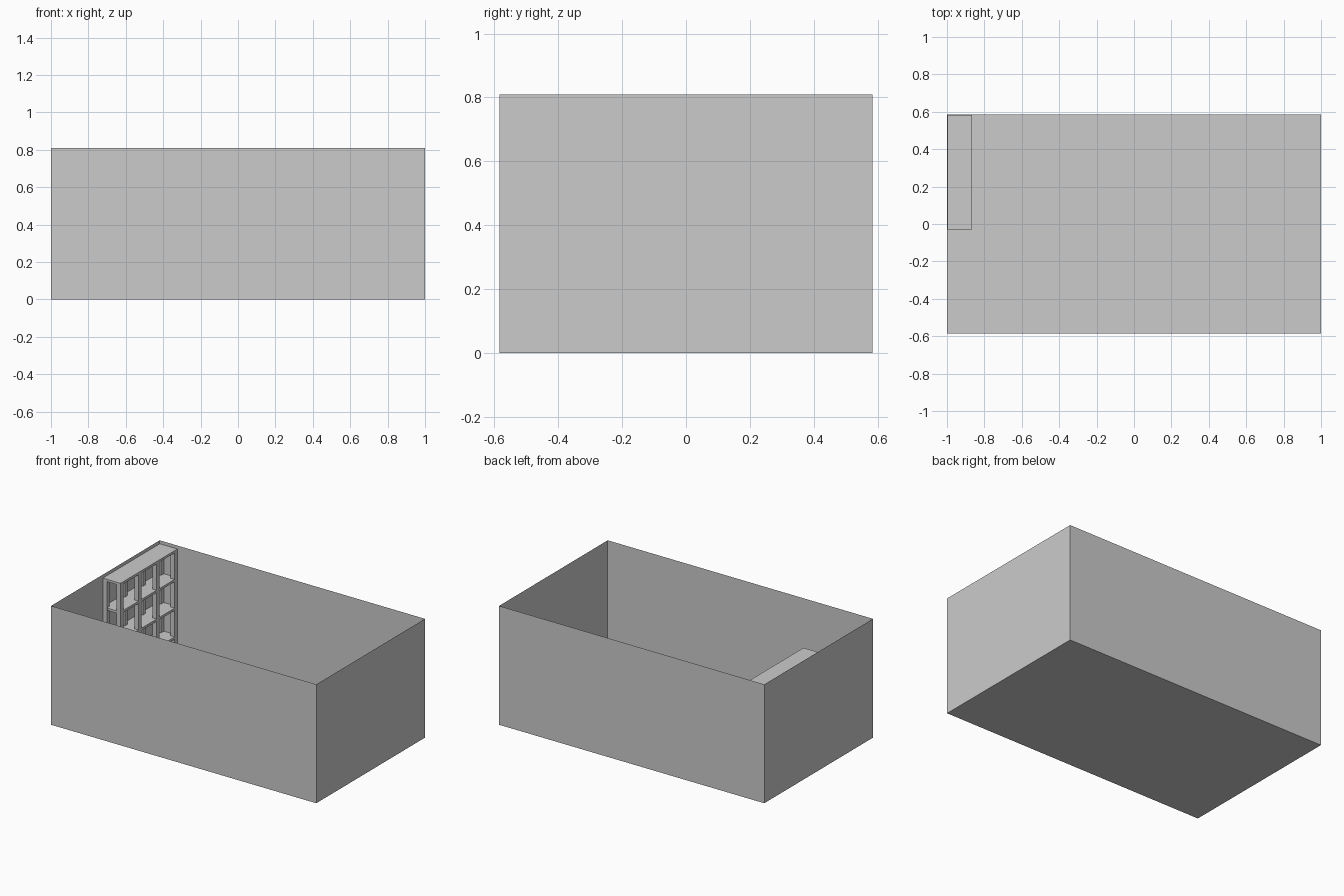
import bpy, bmesh, math

if "Cube" in bpy.data.objects:
    bpy.data.objects.remove(bpy.data.objects["Cube"])

grey = bpy.data.materials.new("light_grey")
grey.diffuse_color = (0.6, 0.6, 0.6, 1)
grey.use_nodes = True
grey.node_tree.nodes["Principled BSDF"].inputs["Base Color"].default_value = grey.diffuse_color


def finish(name, bm):
    bmesh.ops.recalc_face_normals(bm, faces=bm.faces)
    me = bpy.data.meshes.new(name)
    bm.to_mesh(me)
    bm.free()
    me.materials.append(grey)
    ob = bpy.data.objects.new(name, me)
    bpy.context.collection.objects.link(ob)
    return ob


def prism(name, outline, z0, z1):
    """Extrude a flat outline between two heights."""
    bm = bmesh.new()
    face = bm.faces.new([bm.verts.new((x, y, z0)) for x, y in outline])
    res = bmesh.ops.extrude_face_region(bm, geom=[face], use_keep_orig=True)
    top = [v for v in res["geom"] if isinstance(v, bmesh.types.BMVert)]
    bmesh.ops.translate(bm, verts=top, vec=(0, 0, z1 - z0))
    return finish(name, bm)


def rect(x0, x1, y0, y1):
    return [(x0, y0), (x1, y0), (x1, y1), (x0, y1)]


# Room: floor and four thin walls, open at the top
W, D, H = 1.0, 0.585, 0.81
bm = bmesh.new()
bmesh.ops.create_cube(bm, size=1)
for v in bm.verts:
    v.co = (v.co.x * 2 * W, v.co.y * 2 * D, (v.co.z + 0.5) * H)
lid = [f for f in bm.faces if f.calc_center_median().z > H - 0.01]
bmesh.ops.delete(bm, geom=lid, context='FACES_ONLY')
finish("room_walls_and_floor", bm)

# Shelf unit in the back left corner
X0, X1, Y0, Y1, TOP = -0.998, -0.865, -0.03, 0.583, 0.788
T, P = 0.016, 0.03
prism("shelf_top", rect(X0, X1, Y0, Y1), TOP - T, TOP)

# Shelves with rounded corners on the wall side
R = 0.05
outline = [(X1, Y0), (X1, Y1)]
for cy, start in ((Y1 - R, 90), (Y0 + R, 180)):
    for i in range(7):
        a = math.radians(start + i * 15)
        outline.append((X0 + R + R * math.cos(a), cy + R * math.sin(a)))
for i, z in enumerate((0.018, 0.2, 0.396, 0.592)):
    prism(f"shelf_{i + 1}", outline, z - T, z)

# Front and back posts dividing three bays
for i in range(4):
    y = Y0 + i * (Y1 - Y0 - P) / 3
    for side, x in (("front", X1 - P), ("back", X0)):
        prism(f"{side}_post_{i + 1}", rect(x, x + P, y, y + P), 0.0, TOP - T)
